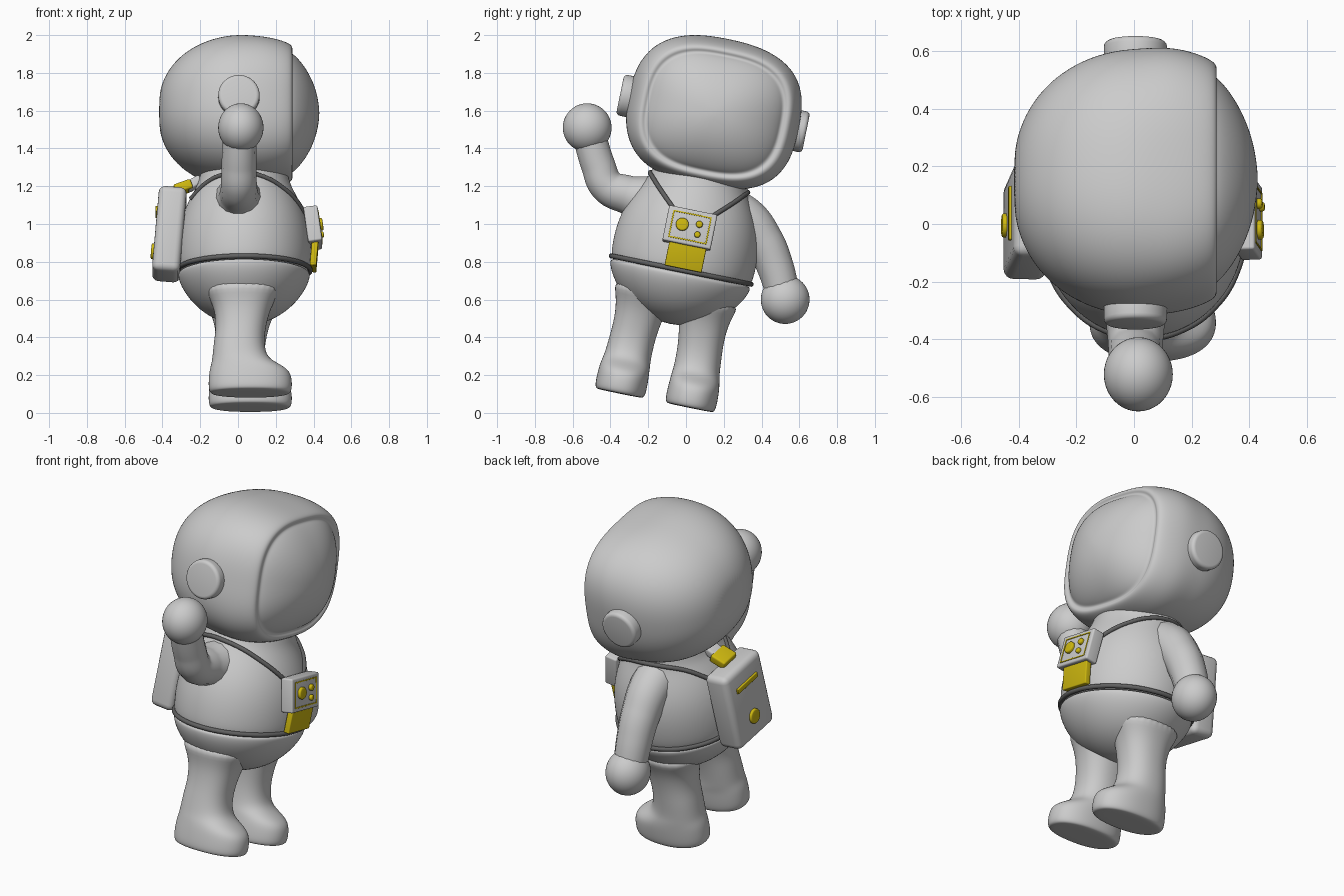
import bpy, bmesh, math
from mathutils import Matrix, Vector

if "Cube" in bpy.data.objects:
    bpy.data.objects.remove(bpy.data.objects["Cube"])

# Body frame: figure looks along +x and leans sideways
LEAN = Matrix.Translation((0, -0.166, 0.064)) @ Matrix.Rotation(math.radians(-11.5), 4, 'X')


def material(name, col):
    m = bpy.data.materials.new(name)
    m.diffuse_color = (*col, 1)
    m.use_nodes = True
    m.node_tree.nodes["Principled BSDF"].inputs["Base Color"].default_value = m.diffuse_color
    return m


YELLOW = material("yellow", (0.62, 0.48, 0.005))
DARK = material("dark_strap", (0.12, 0.12, 0.12))


def finish(name, bm, mat=None, m=LEAN, bevel=0, subsurf=0, angle=40):
    bm.transform(m)
    bmesh.ops.recalc_face_normals(bm, faces=bm.faces)
    me = bpy.data.meshes.new(name)
    bm.to_mesh(me)
    bm.free()
    ob = bpy.data.objects.new(name, me)
    bpy.context.collection.objects.link(ob)
    if mat:
        me.materials.append(mat)
    if bevel:
        b = ob.modifiers.new("bevel", 'BEVEL')
        b.width, b.segments = bevel, 4
    if subsurf:
        s = ob.modifiers.new("subsurf", 'SUBSURF')
        s.levels = s.render_levels = subsurf
    bpy.context.view_layer.objects.active = ob
    ob.select_set(True)
    if subsurf or bevel:
        bpy.ops.object.shade_smooth()
    else:
        bpy.ops.object.shade_smooth_by_angle(angle=math.radians(angle))
    ob.select_set(False)
    return ob


def loft(name, rings, axis='Z', segs=32):
    """Rings: (t, centre_1, centre_2, half_1, half_2, exponent)."""
    bm = bmesh.new()
    loops = []
    for t, c1, c2, a, b, n in rings:
        loop = []
        for i in range(segs):
            th = 2 * math.pi * i / segs
            c, s = math.cos(th), math.sin(th)
            r = (abs(c) ** n + abs(s) ** n) ** (-1 / n)
            p, q = c1 + a * r * c, c2 + b * r * s
            loop.append(bm.verts.new((p, q, t) if axis == 'Z' else (t, p, q)))
        loops.append(loop)
    for l0, l1 in zip(loops, loops[1:]):
        for i in range(segs):
            j = (i + 1) % segs
            bm.faces.new((l0[i], l0[j], l1[j], l1[i]))
    bm.faces.new(loops[0])
    bm.faces.new(loops[-1])
    return finish(name, bm, subsurf=2)


def box(name, loc, size, tilt=0, bevel=0.01, mat=None):
    bm = bmesh.new()
    bmesh.ops.create_cube(bm, size=1, matrix=Matrix.Diagonal((*size, 1)))
    m = LEAN @ Matrix.Translation(loc) @ Matrix.Rotation(math.radians(tilt), 4, 'Y')
    return finish(name, bm, mat, m, bevel)


def disc(name, loc, r, depth, axis='X', tilt=0, bevel=0.01, mat=None):
    bm = bmesh.new()
    bmesh.ops.create_cone(bm, cap_ends=True, segments=40, radius1=r, radius2=r, depth=depth)
    turn = Matrix.Rotation(math.pi / 2, 4, 'Y' if axis == 'X' else 'X')
    m = LEAN @ Matrix.Translation(loc) @ Matrix.Rotation(math.radians(tilt), 4, 'Y') @ turn
    ob = finish(name, bm, mat, m, bevel)
    ob.modifiers["bevel"].limit_method = 'ANGLE'
    return ob


def tube(name, pts, radii, m=LEAN, mat=None, cyclic=False):
    cu = bpy.data.curves.new(name, 'CURVE')
    cu.dimensions = '3D'
    cu.bevel_depth, cu.bevel_resolution, cu.use_fill_caps = 1, 5, True
    sp = cu.splines.new('BEZIER')
    sp.bezier_points.add(len(pts) - 1)
    sp.use_cyclic_u = cyclic
    for bp, p, r in zip(sp.bezier_points, pts, radii):
        bp.co, bp.radius = m @ Vector(p), r
        bp.handle_left_type = bp.handle_right_type = 'AUTO'
    ob = bpy.data.objects.new(name, cu)
    bpy.context.collection.objects.link(ob)
    if mat:
        cu.materials.append(mat)
    bpy.context.view_layer.objects.active = ob
    ob.select_set(True)
    bpy.ops.object.convert(target='MESH')
    bpy.ops.object.shade_smooth()
    ob.select_set(False)


# Helmet: round back, squarer front rim, groove, then bulging visor
H = 1.562
head = []
for i in range(1, 10):
    th = math.pi / 2 * i / 9
    head.append((0.02 - 0.445 * math.cos(th), 0, H, 0.46 * math.sin(th) ** 0.85,
                 0.395 * math.sin(th) ** 0.85, 2.15 + 0.05 * i))
for x, a, b in ((0.13, .455, .39), (0.22, .432, .372), (0.268, .41, .354), (0.286, .394, .34),
                (0.289, .376, .326), (0.28, .364, .315), (0.284, .35, .303)):
    head.append((x, 0.008, H - 0.006, a, b, 2.9))
for i in range(1, 8):
    r = math.cos(math.pi / 2 * i / 7.3)
    head.append((0.284 + 0.147 * (1 - r * r) ** 0.8, 0.008, H - 0.006, .35 * r, .303 * r, 2.9 - 0.1 * i))
loft("helmet", head, 'X', 40)
for s, side in ((-1, "right"), (1, "left")):
    disc(side + "_ear_disc", (0.005, s * 0.46, 1.552), 0.11, 0.085, 'Y', bevel=0.02)

# Torso and hips, slightly forward of centre
CX, FLAT = 0.032, 0.925
TORSO = [(0.69, .36), (0.70, .38), (0.78, .388), (0.88, .384), (0.98, .362), (1.07, .322),
         (1.14, .28), (1.19, .258), (1.27, .245)]
HIPS = [(0.70, .34), (0.69, .376), (0.675, .38), (0.63, .366), (0.56, .32), (0.49, .245),
        (0.44, .15), (0.415, .05)]
for name, prof in (("torso", TORSO), ("hips", HIPS)):
    loft(name, [(h, CX, 0, r * FLAT, r, 2) for h, r in prof])
N = 16
ring = [2 * math.pi * i / N for i in range(N)]
tube("belt", [(CX + 0.378 * FLAT * math.cos(t), 0.378 * math.sin(t), 0.706) for t in ring],
     [0.013] * N, mat=DARK, cyclic=True)

# Legs with boots, flaring into the hips
LEG = [(0.0, .065, .19, .19, .11), (0.004, .065, .19, .212, .13), (0.03, .065, .19, .222, .137),
       (0.09, .065, .19, .22, .136), (0.13, .058, .19, .208, .133), (0.165, .03, .188, .17, .129),
       (0.2, .008, .186, .143, .123), (0.28, .005, .183, .133, .12), (0.36, .015, .177, .131, .12),
       (0.45, .022, .17, .145, .13), (0.52, .025, .17, .175, .147), (0.6, .028, .175, .22, .17)]
for s, side in ((-1, "right"), (1, "left")):
    loft(side + "_leg", [(h, cx, s * cy, a, b, 2.3) for h, cx, cy, a, b in LEG])

# Arms and round hands, placed in world coordinates
I4 = Matrix.Identity(4)
tube("raised_arm", [(.005, -.17, 1.12), (.005, -.31, 1.155), (.005, -.415, 1.2), (.005, -.465, 1.31), (.01, -.52, 1.5)],
     [.14, .105, .095, .092, .09], I4)
tube("lowered_arm", [(.01, .17, 1.09), (.01, .31, 1.03), (.01, .41, .91), (.01, .47, .78), (.012, .52, .6)],
     [.13, .12, .108, .1, .09], I4)
for name, p in (("raised_hand", (.015, -.523, 1.51)), ("lowered_hand", (.015, .525, .6))):
    bm = bmesh.new()
    bmesh.ops.create_uvsphere(bm, u_segments=40, v_segments=24, radius=1)
    finish(name, bm, m=Matrix.Translation(p) @ Matrix.Diagonal((.12, .129, .129, 1)), angle=60)


# Shoulder straps lying on the torso
def torso_radius(h):
    for (h0, r0), (h1, r1) in zip(TORSO, TORSO[1:]):
        if h <= h1:
            return r0 + (r1 - r0) * (h - h0) / (h1 - h0)


STRAP = [(14, 1.0), (27, 1.06), (42, 1.11), (62, 1.155), (90, 1.18), (115, 1.175), (140, 1.14), (160, 1.07)]
for s, side in ((-1, "right"), (1, "left")):
    pts = []
    for deg, h in STRAP:
        r, t = torso_radius(h) + 0.002, math.radians(deg)
        pts.append((CX + FLAT * r * math.cos(t), s * r * math.sin(t), h))
    tube(side + "_strap", pts, [0.012] * len(pts), mat=DARK)

# Chest control box with yellow frame, knobs and pouch
TILT = -8
BOX = Vector((.396, 0, .933))
box("chest_box", BOX, (.075, .26, .19), TILT, 0.01)


def on_chest(dv, dh, out=0.0375):
    return Matrix.Rotation(math.radians(TILT), 4, 'Y') @ Vector((out, dv, dh)) + BOX


for i, s in enumerate((-1, 1)):
    box(f"frame_bar_{i}", on_chest(0, s * .07), (.006, .206, .007), TILT, 0.001, YELLOW)
    box(f"frame_post_{i}", on_chest(s * .1, 0), (.006, .007, .146), TILT, 0.001, YELLOW)
for i, (v, h, r) in enumerate(((-.043, .006, .034), (.046, .024, .018), (.046, -.032, .016))):
    disc(f"chest_knob_{i}", on_chest(v, h), r, .034, 'X', TILT, 0.008, YELLOW)
box("chest_pouch", (.403, .008, .785), (.035, .2, .14), 5, 0.006, YELLOW)

# Backpack with slot, button and top clasp
PT = 5
box("backpack", (-.363, 0, .9), (.148, .34, .46), PT, 0.035)
box("backpack_slot", (-.43, 0, 1.02), (.014, .19, .03), PT, 0.004, YELLOW)
disc("backpack_button", (-.447, 0, .808), .042, .026, 'X', PT, 0.008, YELLOW)
box("backpack_clasp", (-.29, 0, 1.15), (.095, .12, .05), -20, 0.01, YELLOW)
box("clasp_strap", (-.235, 0, 1.172), (.09, .085, .05), -30, 0.012)
